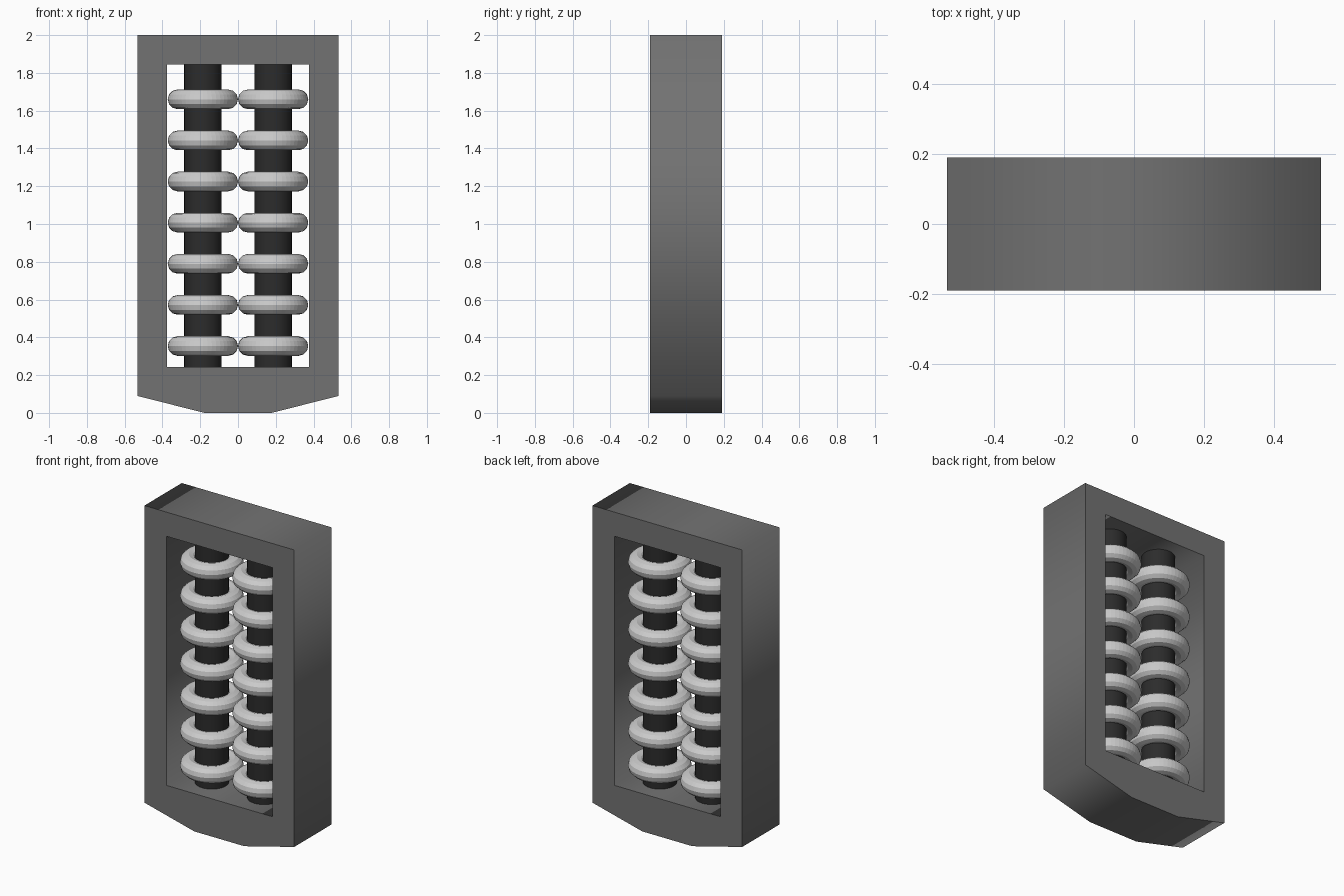
import bpy
from math import pi, radians

if "Cube" in bpy.data.objects:
    bpy.data.objects.remove(bpy.data.objects["Cube"])

HALF_DEPTH = 0.19
ROD_X = 0.186


def material(name, value):
    mat = bpy.data.materials.new(name)
    mat.diffuse_color = (value, value, value, 1)
    mat.use_nodes = True
    mat.node_tree.nodes["Principled BSDF"].inputs["Base Color"].default_value = mat.diffuse_color
    return mat


frame_grey = material("frame_grey", 0.17)
rod_black = material("rod_black", 0.025)
ring_grey = material("ring_grey", 0.55)

# Frame: outline with a chamfered foot and a rectangular opening, extruded in depth
outer = [(-0.178, 0), (0.178, 0), (0.533, 0.09), (0.533, 2), (-0.533, 2), (-0.533, 0.09)]
opening = [(-0.377, 0.243), (0.377, 0.243), (0.377, 1.845), (-0.377, 1.845)]
curve = bpy.data.curves.new("frame", 'CURVE')
curve.dimensions = '2D'
curve.fill_mode = 'BOTH'
curve.extrude = HALF_DEPTH
for loop in (outer, opening):
    spline = curve.splines.new('POLY')
    spline.points.add(len(loop) - 1)
    for point, (x, z) in zip(spline.points, loop):
        point.co = (x, z, 0, 1)
    spline.use_cyclic_u = True
frame = bpy.data.objects.new("frame", curve)
frame.rotation_euler.x = pi / 2
bpy.context.collection.objects.link(frame)
bpy.context.view_layer.objects.active = frame
frame.select_set(True)
bpy.ops.object.convert(target='MESH')
bpy.context.object.data.materials.clear()
bpy.context.object.data.materials.append(frame_grey)

for side, sx in (("left", -1), ("right", 1)):
    # Upright rod spanning the opening
    bpy.ops.mesh.primitive_cylinder_add(vertices=32, radius=0.099, depth=1.61,
                                        location=(sx * ROD_X, 0, 1.044))
    rod = bpy.context.object
    rod.name = f"{side}_rod"
    rod.data.materials.append(rod_black)
    bpy.ops.object.shade_smooth_by_angle(angle=radians(30))

    # Seven evenly spaced rings on the rod
    for i in range(7):
        bpy.ops.mesh.primitive_torus_add(major_segments=48, minor_segments=12,
                                         major_radius=0.134, minor_radius=0.052,
                                         location=(sx * ROD_X, 0, 0.354 + i * 0.2177))
        ring = bpy.context.object
        ring.name = f"{side}_ring_{i + 1}"
        ring.data.materials.append(ring_grey)
